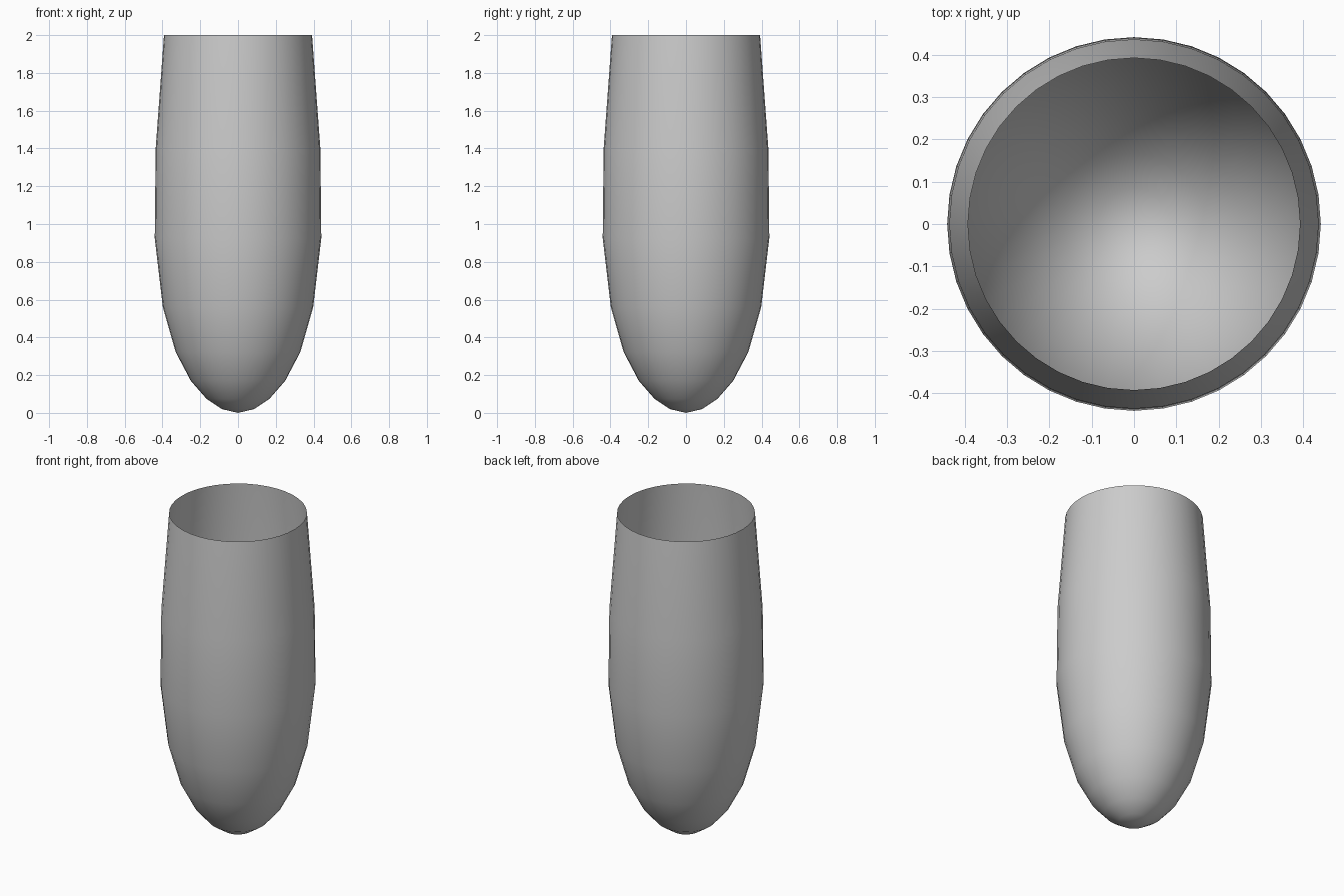
import bpy, bmesh
from math import cos, sin, tau

if "Cube" in bpy.data.objects:
    bpy.data.objects.remove(bpy.data.objects["Cube"])

SIDES = 40
# Radius, height from just above the tip to the open rim
PROFILE = [(0.085, 0.02), (0.167, 0.075), (0.25, 0.17), (0.33, 0.322),
           (0.398, 0.56), (0.441, 0.925), (0.436, 1.40), (0.392, 2.0)]

# Thin open shell: rings joined by quads, closed by a fan at the tip
bm = bmesh.new()
tip = bm.verts.new((0, 0, 0))
rings = [[bm.verts.new((r * cos(tau * i / SIDES), r * sin(tau * i / SIDES), z))
          for i in range(SIDES)] for r, z in PROFILE]
for i in range(SIDES):
    j = (i + 1) % SIDES
    bm.faces.new((tip, rings[0][j], rings[0][i]))
    for low, high in zip(rings, rings[1:]):
        bm.faces.new((low[i], low[j], high[j], high[i]))
for face in bm.faces:
    face.smooth = True

mesh = bpy.data.meshes.new("open_shell")
bm.to_mesh(mesh)
bm.free()
shell = bpy.data.objects.new("open_shell", mesh)
bpy.context.collection.objects.link(shell)
